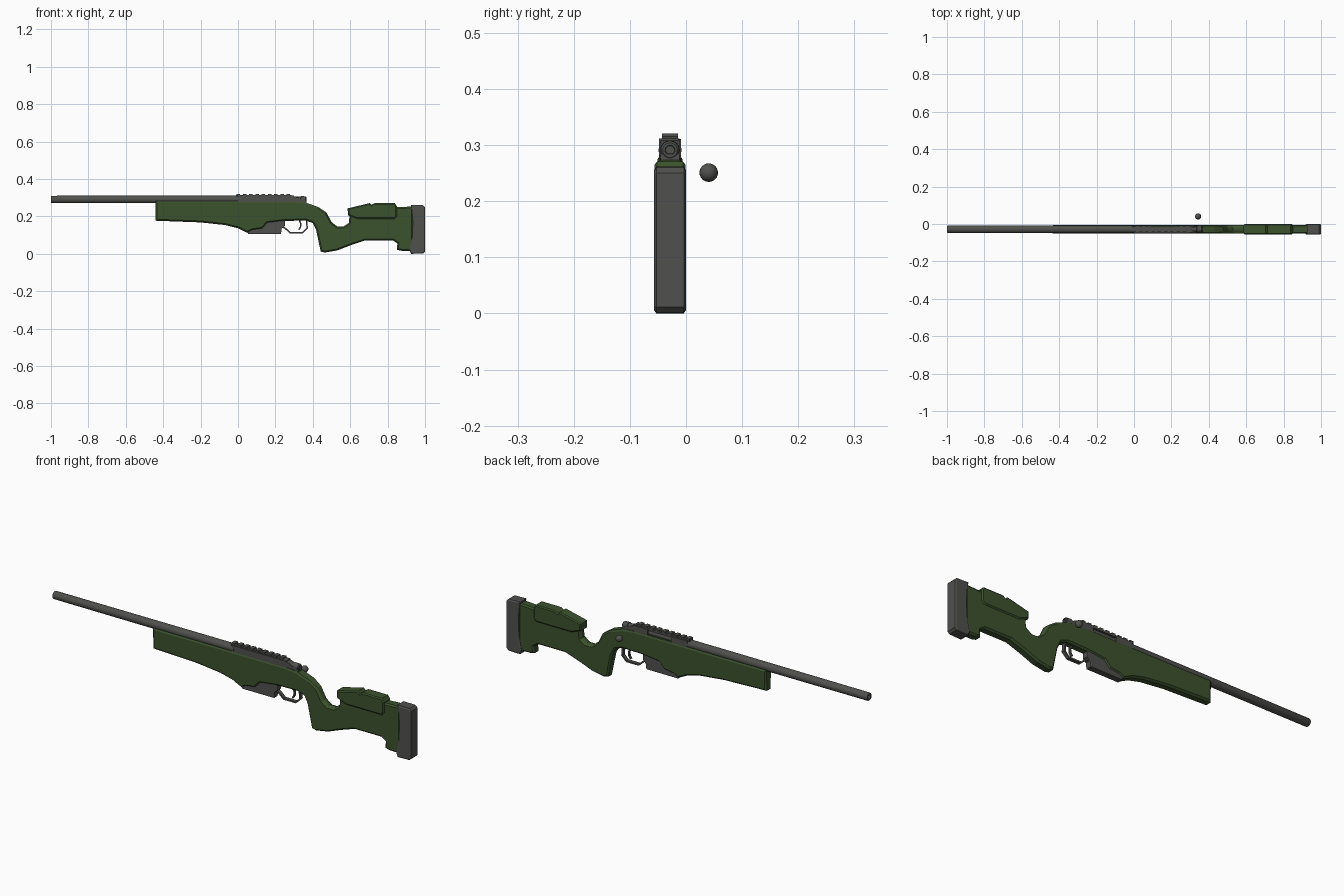
import bpy, bmesh, math
from mathutils import Vector

if "Cube" in bpy.data.objects:
    bpy.data.objects.remove(bpy.data.objects["Cube"])

YC = -0.0285          # centre plane of the body


def material(name, rgb):
    m = bpy.data.materials.new(name)
    m.diffuse_color = (*rgb, 1)
    m.use_nodes = True
    m.node_tree.nodes["Principled BSDF"].inputs["Base Color"].default_value = m.diffuse_color
    return m


GREEN = material("olive_green", (0.045, 0.085, 0.027))
GREY = material("gunmetal_grey", (0.080, 0.080, 0.074))


def finish(bm, name, mat, smooth=False):
    bmesh.ops.recalc_face_normals(bm, faces=bm.faces)
    me = bpy.data.meshes.new(name)
    bm.to_mesh(me)
    bm.free()
    ob = bpy.data.objects.new(name, me)
    me.materials.append(mat)
    bpy.context.collection.objects.link(ob)
    if smooth:
        bpy.ops.object.select_all(action='DESELECT')
        ob.select_set(True)
        bpy.context.view_layer.objects.active = ob
        bpy.ops.object.shade_smooth_by_angle(angle=math.radians(35))
    return ob


def prism(name, pts, half, mat, inset=0.0, rim=None):
    """Side profile (x, z) extruded across y; rim(x, z) gives the half width at the outline."""
    bm = bmesh.new()
    f = bm.faces.new([bm.verts.new((x, YC - half, z)) for x, z in pts])
    ext = bmesh.ops.extrude_face_region(bm, geom=[f], use_keep_orig=True)
    bmesh.ops.translate(bm, vec=(0, 2 * half, 0),
                        verts=[g for g in ext["geom"] if isinstance(g, bmesh.types.BMVert)])
    bmesh.ops.recalc_face_normals(bm, faces=bm.faces)
    if inset:
        outline = list(bm.verts)
        sides = [g for g in bm.faces if abs(g.normal.y) > 0.99]
        bmesh.ops.inset_individual(bm, faces=sides, thickness=inset, use_even_offset=True)
        for v in outline:
            v.co.y = YC + math.copysign(rim(v.co.x, v.co.z), v.co.y - YC)
    return finish(bm, name, mat)


def box(name, x, y, z, mat):
    bm = bmesh.new()
    bmesh.ops.create_cube(bm, size=1)
    for v in bm.verts:
        v.co = Vector([r[0] + (c + 0.5) * (r[1] - r[0]) for c, r in zip(v.co, (x, y, z))])
    return finish(bm, name, mat)


def lathe(name, profile, z, mat, segs=24):
    """Profile (x, radius) turned about a line along x."""
    bm = bmesh.new()
    rings = [[bm.verts.new((x, YC + r * math.cos(2 * math.pi * i / segs),
                            z + r * math.sin(2 * math.pi * i / segs)))
              for i in range(segs)] for x, r in profile]
    for a, b in zip(rings, rings[1:]):
        for i in range(segs):
            j = (i + 1) % segs
            bm.faces.new((a[i], a[j], b[j], b[i]))
    bm.faces.new(rings[0])
    bm.faces.new(rings[-1])
    return finish(bm, name, mat, True)


# Stock: fore-end, grip and rear in one profile, thin at the thumb scoop
stock = [(-0.44, 0.282), (-0.44, 0.177), (-0.2, 0.168), (-0.07, 0.154), (0.0, 0.137),
         (0.05, 0.112), (0.075, 0.126), (0.13, 0.134), (0.157, 0.165), (0.25, 0.176),
         (0.364, 0.178), (0.4, 0.164), (0.417, 0.13), (0.432, 0.06), (0.442, 0.012),
         (0.465, 0.007), (0.53, 0.018), (0.60, 0.045), (0.68, 0.072), (0.828, 0.072),
         (0.852, 0.056), (0.85, 0.022), (0.875, 0.016), (0.935, 0.016), (0.935, 0.253),
         (0.62, 0.24), (0.596, 0.2), (0.592, 0.165), (0.565, 0.147), (0.53, 0.147),
         (0.502, 0.168), (0.472, 0.222), (0.43, 0.25), (0.36, 0.275), (0.3, 0.282)]


def stock_rim(x, z):
    if 0.49 < x < 0.61 and z > 0.14:
        return 0.006
    if z > 0.24:
        return 0.018
    return 0.014


prism("stock", stock, 0.0225, GREEN, 0.008, stock_rim)

# Raised cheek piece
cheek = [(0.586, 0.243), (0.704, 0.271), (0.714, 0.262), (0.73, 0.271), (0.838, 0.271),
         (0.849, 0.255), (0.849, 0.2), (0.836, 0.187), (0.64, 0.187), (0.588, 0.206)]
prism("cheek_piece", cheek, 0.0275, GREEN, 0.006, lambda x, z: 0.023)

# Butt pad with a hollow front edge
pad = [(0.924, 0.262), (0.99, 0.26), (1.0, 0.25), (1.0, 0.012), (0.99, 0.002),
       (0.925, 0.0), (0.917, 0.02), (0.932, 0.09), (0.935, 0.17), (0.931, 0.225)]
prism("butt_pad", pad, 0.0285, GREY, 0.006, lambda x, z: 0.0245)

# Barrel with an open bore
lathe("barrel", [(-0.9, 0.009), (-0.998, 0.009), (-1.0, 0.012), (-1.0, 0.0175),
                 (-0.996, 0.0195), (-0.3, 0.0205), (0.01, 0.0205)], 0.291, GREY)

# Receiver: shell open on the far side so the bolt shows
YN, YF = YC - 0.0195, YC + 0.0195
box("receiver_floor", (0.0, 0.34), (YN, YF), (0.268, 0.281), GREY)
box("receiver_wall", (0.0, 0.30), (YN, YC - 0.006), (0.275, 0.310), GREY)
box("receiver_roof", (0.0, 0.30), (YN, YF - 0.004), (0.304, 0.312), GREY)
box("receiver_front", (0.0, 0.09), (YN, YF), (0.275, 0.311), GREY)
box("receiver_rear", (0.22, 0.295), (YN, YF), (0.275, 0.311), GREY)
prism("receiver_tang", [(0.29, 0.27), (0.365, 0.27), (0.365, 0.284), (0.34, 0.292),
                        (0.29, 0.312)], 0.017, GREY)
lathe("bolt", [(0.05, 0.0145), (0.335, 0.0145), (0.337, 0.0175), (0.362, 0.0165),
               (0.366, 0.013), (0.366, 0.009), (0.362, 0.008)], 0.291, GREY)

# Bolt knob, standing clear of the body
bm = bmesh.new()
bmesh.ops.create_uvsphere(bm, u_segments=20, v_segments=12, radius=0.0165)
bmesh.ops.translate(bm, verts=bm.verts, vec=(0.343, 0.0405, 0.251))
finish(bm, "bolt_knob", GREY, True)

# Sight rail with cross slots
prism("rail_base", [(-0.01, 0.308), (0.30, 0.308), (0.28, 0.315), (-0.01, 0.315)], 0.0145, GREY)
for i in range(9):
    x = -0.008 + i * 0.0335
    box(f"rail_tooth_{i + 1}", (x, x + 0.019), (YC - 0.0145, YC + 0.0145), (0.313, 0.321), GREY)

# Magazine
prism("magazine", [(0.053, 0.107), (0.23, 0.107), (0.234, 0.135), (0.25, 0.15),
                   (0.25, 0.185), (0.053, 0.185)], 0.0165, GREY, 0.003, lambda x, z: 0.0145)


# Trigger guard and trigger: strips swept along a path
def strip(name, path, thick, half):
    vecs = [Vector(p) for p in path]
    left, right = [], []
    for i, p in enumerate(vecs):
        d = (vecs[min(i + 1, len(vecs) - 1)] - vecs[max(i - 1, 0)]).normalized()
        n = Vector((-d.y, d.x)) * thick / 2
        left.append(tuple(p + n))
        right.append(tuple(p - n))
    bm = bmesh.new()
    rows = [[bm.verts.new((q[0], YC + s * half, q[1])) for q in side]
            for side, s in ((left, -1), (left, 1), (right, 1), (right, -1))]
    for a in range(4):
        r, t = rows[a], rows[(a + 1) % 4]
        for i in range(len(r) - 1):
            bm.faces.new((r[i], r[i + 1], t[i + 1], t[i]))
    for e in (0, -1):
        bm.faces.new([r[e] for r in rows])
    finish(bm, name, GREY)


strip("trigger_guard", [(0.235, 0.145), (0.252, 0.137), (0.278, 0.113), (0.346, 0.113),
                        (0.370, 0.137), (0.366, 0.185)], 0.008, 0.009)
strip("trigger", [(0.326, 0.185), (0.336, 0.16), (0.334, 0.143), (0.325, 0.128)], 0.008, 0.005)
